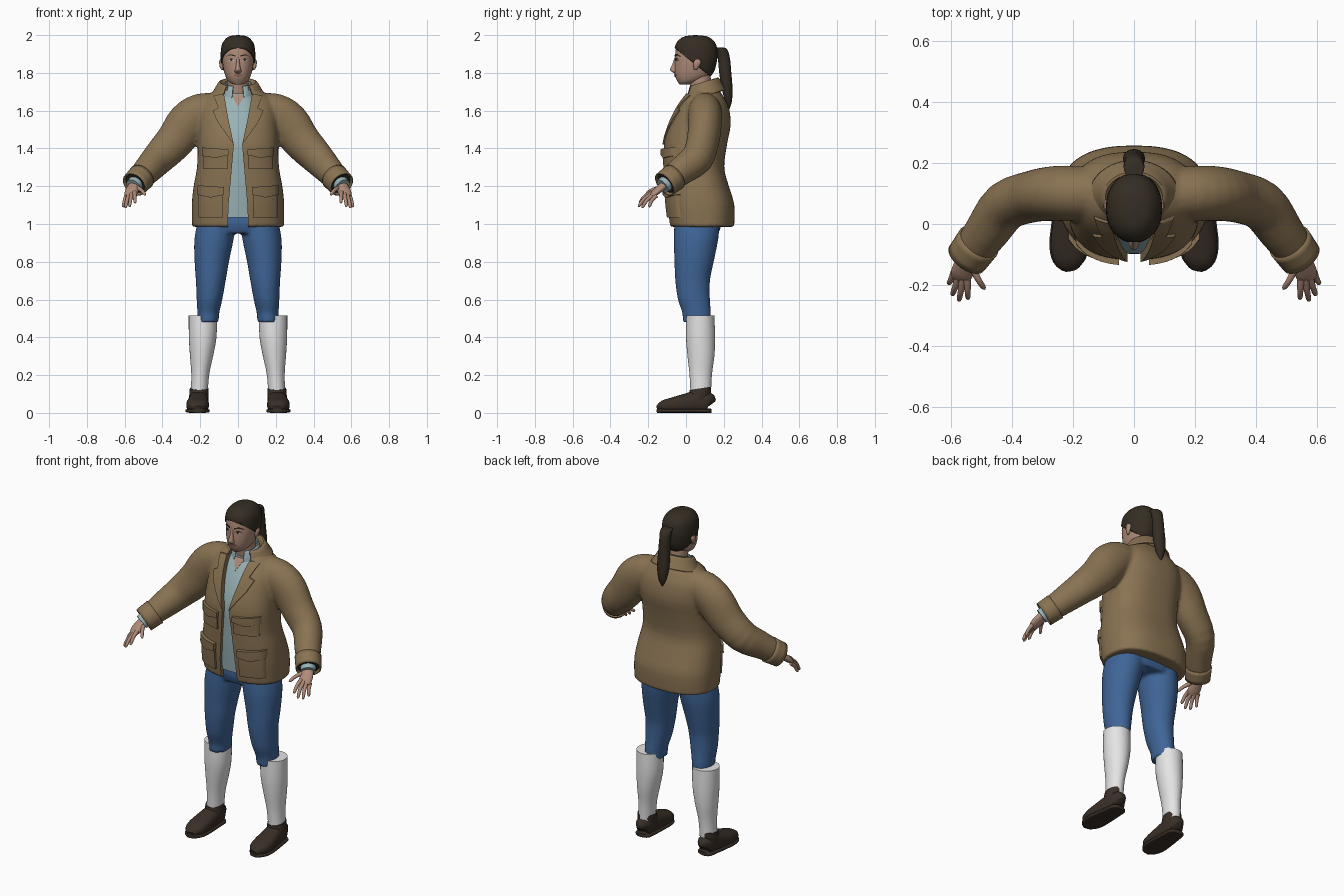
import bpy, bmesh, math
from mathutils import Vector
from mathutils.bvhtree import BVHTree

if "Cube" in bpy.data.objects:
    bpy.data.objects.remove(bpy.data.objects["Cube"])


def material(name, *rgb):
    mat = bpy.data.materials.new(name)
    mat.use_nodes = True
    mat.diffuse_color = (*rgb, 1)
    shader = next(n for n in mat.node_tree.nodes if n.type == 'BSDF_PRINCIPLED')
    shader.inputs["Base Color"].default_value = (*rgb, 1)
    shader.inputs["Roughness"].default_value = 0.8
    return mat


SKIN = material("skin", .43, .26, .19)
HAIR = material("dark_brown_hair", .035, .026, .017)
CANVAS = material("tan_canvas", .25, .17, .085)
SHIRT = material("pale_teal_cotton", .32, .45, .47)
DENIM = material("blue_denim", .05, .13, .31)
WOOL = material("white_wool", .78, .78, .78)
LEATHER = material("brown_leather", .04, .028, .02)
WHITE = material("eye_white", .6, .58, .55)
LIP = material("lip", .3, .13, .1)
LINING = material("dark_lining", .03, .025, .02)


def finish(name, bm, mat):
    """Turn a bmesh into a smooth shaded object."""
    bmesh.ops.recalc_face_normals(bm, faces=bm.faces[:])
    mesh = bpy.data.meshes.new(name)
    bm.to_mesh(mesh)
    bm.free()
    mesh.materials.append(mat)
    obj = bpy.data.objects.new(name, mesh)
    bpy.context.collection.objects.link(obj)
    activate(obj)
    bpy.ops.object.shade_smooth_by_angle(angle=math.radians(45))
    return obj


def activate(*objs):
    bpy.ops.object.select_all(action='DESELECT')
    for o in objs:
        o.select_set(True)
    bpy.context.view_layer.objects.active = objs[0]


def modify(obj, kind, **settings):
    mod = obj.modifiers.new(kind.title(), kind)
    for key, value in settings.items():
        setattr(mod, key, value)
    activate(obj)
    bpy.ops.object.modifier_apply(modifier=mod.name)


def spline(rows, steps):
    """Pass a smooth curve through rows of numbers."""
    rows = [Vector(r) for r in rows]
    out = []
    for i in range(len(rows) - 1):
        a, b, c, d = rows[max(i - 1, 0)], rows[i], rows[i + 1], rows[min(i + 2, len(rows) - 1)]
        for k in range(steps):
            t = k / steps
            out.append(b + (c - a) * (t / 2) + (a * 2 - b * 5 + c * 4 - d) * (t * t / 2)
                       + (b * 3 - a - c * 3 + d) * (t ** 3 / 2))
    return out + [rows[-1]]


def loft(name, rows, mat, side=1, flat=True, n=32, power=2, gap=0, tilt=0, steps=3, caps=True, thick=0):
    """Skin rings (x, y, z, half width, half depth); gap opens the front in degrees."""
    rows = spline(rows, steps)
    centres = [Vector((r[0] * side, r[1], r[2])) for r in rows]
    bm = bmesh.new()
    rings = []
    start = math.radians(gap)
    for i, row in enumerate(rows):
        u, v = Vector((1, 0, 0)), Vector((0, 1, tilt))
        if not flat:
            along = centres[min(i + 1, len(rows) - 1)] - centres[max(i - 1, 0)]
            u = along.cross(Vector((0, 0, 1))).normalized()
            v = u.cross(along).normalized()
        ring = []
        for k in range(n):
            a = -math.pi / 2 + start + (2 * math.pi - 2 * start) * k / (n - 1 if gap else n)
            c, s = (math.copysign(abs(f) ** (2 / power), f) for f in (math.cos(a), math.sin(a)))
            ring.append(bm.verts.new(centres[i] + u * c * max(row[3], .001) + v * s * max(row[4], .001)))
        rings.append(ring)
    for low, high in zip(rings, rings[1:]):
        for k in range(n - 1 if gap else n):
            j = (k + 1) % n
            bm.faces.new((low[k], low[j], high[j], high[k]))
    if caps and not gap:
        bm.faces.new(rings[0])
        bm.faces.new(rings[-1])
    obj = finish(name, bm, mat)
    if thick:
        modify(obj, 'SOLIDIFY', thickness=thick, offset=0)
    return obj


def fuse(name, objs, rounds):
    """Blend overlapping volumes into one skin."""
    activate(*objs)
    bpy.ops.object.join()
    obj = objs[0]
    obj.name = name
    modify(obj, 'REMESH', mode='VOXEL', voxel_size=.01)
    modify(obj, 'SMOOTH', factor=.5, iterations=rounds)
    activate(obj)
    bpy.ops.object.shade_smooth_by_angle(angle=math.radians(60))
    return obj


def surface(obj):
    bm = bmesh.new()
    bm.from_mesh(obj.data)
    tree = BVHTree.FromBMesh(bm)
    bm.free()
    return tree


def patch(name, outline, tree, mat, raise_by, side=1, cell=.02):
    """Lay a front-facing outline (x, z) over a surface as a raised plate."""
    bm = bmesh.new()
    bm.faces.new([bm.verts.new((x * side, 0, z)) for x, z in outline])
    for axis, picks in ((0, [p[0] * side for p in outline]), (2, [p[1] for p in outline])):
        normal = [0, 0, 0]
        normal[axis] = 1
        at = min(picks) + cell
        while at < max(picks):
            point = [0, 0, 0]
            point[axis] = at
            bmesh.ops.bisect_plane(bm, geom=bm.verts[:] + bm.edges[:] + bm.faces[:],
                                   plane_co=point, plane_no=normal)
            at += cell
    for v in bm.verts:
        hit = tree.ray_cast(Vector((v.co.x, -1, v.co.z)), Vector((0, 1, 0)))[0]
        v.co.y = (hit.y if hit else 0) - raise_by
    made = bmesh.ops.extrude_face_region(bm, geom=bm.faces[:])["geom"]
    for v in made:
        if isinstance(v, bmesh.types.BMVert):
            v.co.y += raise_by + .008
    return finish(name, bm, mat)


def oval(x, z, w, h, n=14):
    return [(x + w * math.cos(k * math.tau / n), z + h * math.sin(k * math.tau / n)) for k in range(n)]


def box(x0, x1, z0, z1):
    return [(x0, z0), (x1, z0), (x1, z1), (x0, z1)]


# Jacket: body and sleeves blended together
body = [(0, .085, .985, .243, .17), (0, .078, 1.1, .245, .178), (0, .06, 1.2, .235, .167),
        (0, .045, 1.3, .217, .157), (0, .05, 1.42, .213, .167), (0, .075, 1.53, .21, .162),
        (0, .09, 1.62, .2, .135), (0, .095, 1.68, .16, .1), (0, .095, 1.725, .09, .07)]
sleeve = [(.08, .1, 1.605, .08, .085), (.19, .1, 1.588, .09, .105), (.265, .1, 1.535, .09, .112),
          (.335, .09, 1.44, .085, .102), (.42, .06, 1.35, .082, .09), (.48, -.02, 1.285, .074, .077),
          (.535, -.095, 1.225, .063, .063)]
parts = [loft("jacket_body", body, CANVAS, power=2.5, n=48)]
parts += [loft("sleeve", sleeve, CANVAS, side=s, flat=False) for s in (1, -1)]
jacket = fuse("jacket", parts, 5)
coat = surface(jacket)

# Front opening of the jacket
edge = [(.057, .9), (.05, 1.1), (.022, 1.42), (.05, 1.55), (.08, 1.69), (.08, 1.9)]
bm = bmesh.new()
face = bm.faces.new([bm.verts.new((x, -.5, z)) for x, z in edge + [(-x, z) for x, z in reversed(edge)]])
for g in bmesh.ops.extrude_face_region(bm, geom=[face])["geom"]:
    if isinstance(g, bmesh.types.BMVert):
        g.co.y = .06
cutter = finish("opening_cutter", bm, CANVAS)
modify(jacket, 'BOOLEAN', object=cutter, operation='DIFFERENCE', solver='EXACT')
bpy.data.objects.remove(cutter)
activate(jacket)
bpy.ops.object.shade_smooth_by_angle(angle=math.radians(50))

# Jacket collar, lapels, pockets and cuffs
loft("jacket_collar", [(0, .092, 1.675, .145, .115), (0, .092, 1.71, .122, .098), (0, .09, 1.747, .1, .08),
     (0, .088, 1.735, .088, .072), (0, .085, 1.69, .08, .065)], CANVAS, gap=38, tilt=.3, thick=.008)
lapel = [(.075, 1.69), (.13, 1.68), (.105, 1.615), (.135, 1.6), (.108, 1.54), (.022, 1.42), (.05, 1.55)]
for s in (1, -1):
    patch("lapel", lapel, coat, CANVAS, .009, s)
    patch("chest_pocket", box(.055, .185, 1.29, 1.38), coat, CANVAS, .01, s)
    patch("chest_flap", [(.05, 1.365), (.12, 1.35), (.19, 1.36), (.19, 1.405), (.05, 1.395)],
          coat, CANVAS, .019, s)
    patch("hip_pocket", box(.08, .21, 1.035, 1.18), coat, CANVAS, .014, s)
    patch("hip_flap", [(.075, 1.155), (.145, 1.14), (.215, 1.155), (.215, 1.205), (.075, 1.195)],
          coat, CANVAS, .024, s)
    loft("jacket_cuff", [(.51, -.06, 1.25, .07, .07), (.549, -.113, 1.21, .066, .066)], CANVAS, s,
         flat=False, caps=False, thick=.008)
    loft("sleeve_lining", [(.53, -.088, 1.23, .058, .058), (.543, -.106, 1.215, .059, .059)], LINING, s, flat=False)
    loft("shirt_cuff", [(.53, -.088, 1.23, .043, .043), (.555, -.125, 1.2, .041, .041)], SHIRT, s, flat=False)

# Shirt with open collar and bare throat
shirt = loft("shirt", [(0, .06, 1.035, .15, .14), (0, .05, 1.2, .15, .142), (0, .045, 1.3, .15, .14),
             (0, .05, 1.42, .15, .147), (0, .075, 1.53, .14, .142), (0, .088, 1.62, .12, .112),
             (0, .09, 1.69, .08, .07)], SHIRT, power=2.4)
patch("throat", [(0, 1.62), (.035, 1.685), (-.035, 1.685)], surface(shirt), SKIN, .004)
loft("shirt_collar", [(0, .08, 1.665, .085, .076), (0, .078, 1.71, .078, .07), (0, .078, 1.745, .068, .06)],
     SHIRT, gap=22, tilt=.3, thick=.006)

# Trousers
legs = [loft("hips", [(0, .062, .95, .19, .11), (0, .062, 1.0, .217, .125), (0, .06, 1.06, .2, .12)],
             DENIM, power=2.4)]
thigh = [(.11, .06, 1.03, .1, .12), (.127, .053, .92, .104, .118), (.139, .043, .8, .091, .104),
         (.144, .035, .7, .079, .092), (.151, .042, .6, .068, .085), (.157, .056, .53, .058, .076),
         (.158, .056, .48, .056, .074)]
legs += [loft("leg", thigh, DENIM, side=s) for s in (1, -1)]
fuse("trousers", legs, 3)

# Socks and shoes
last = [(.205, .132, .045, .018, .028), (.206, .118, .055, .042, .055), (.208, .06, .058, .05, .06),
        (.211, 0, .05, .056, .052), (.214, -.07, .04, .06, .042), (.212, -.12, .034, .05, .032),
        (.207, -.15, .024, .022, .014)]
for s in (1, -1):
    loft("sock", [(.186, .076, .515, .075, .074), (.187, .077, .4, .073, .077), (.193, .079, .3, .061, .071),
         (.2, .078, .2, .047, .059), (.206, .078, .09, .045, .054)], WOOL, s)
    shoe = loft("shoe", last, LEATHER, s, flat=False, power=2.4)
    for v in shoe.data.vertices:
        v.co.z = max(v.co.z, .004)
    loft("shoe_collar", [(.208, .06, .06, .05, .065), (.207, .072, .1, .051, .06), (.206, .076, .13, .049, .056)],
         LEATHER, s, tilt=.15)
    loft("sole", [(x, y, .011, w + .004, .011) for x, y, z, w, h in last], LEATHER, s, flat=False, power=4)

# Hands: palm, four fingers and a thumb
fingers = [((.547, -.18, 1.168), (.545, -.248, 1.112)), ((.562, -.18, 1.16), (.575, -.254, 1.092)),
           ((.577, -.171, 1.154), (.597, -.235, 1.086)), ((.59, -.157, 1.15), (.609, -.197, 1.09)),
           ((.53, -.145, 1.19), (.49, -.215, 1.155))]
for s in (1, -1):
    loft("palm", [(.545, -.105, 1.215, .028, .024), (.557, -.135, 1.19, .034, .02),
         (.566, -.165, 1.165, .036, .017), (.572, -.183, 1.148, .028, .01)], SKIN, s, flat=False)
    for root, tip in fingers:
        a, b = Vector(root), Vector(tip)
        mid = a.lerp(b, .5) + Vector((0, -.004, .006))
        loft("finger", [(*a, .012, .012), (*mid, .01, .01), (*a.lerp(b, .9), .008, .008), (*b, .002, .002)],
             SKIN, s, flat=False, n=12)

# Head, neck and nose
skull = [(0, -.012, 1.738, .02, .022), (0, .008, 1.75, .045, .05), (0, .03, 1.775, .063, .085),
         (0, .04, 1.81, .075, .1), (0, .047, 1.86, .083, .106), (0, .05, 1.9, .084, .107),
         (0, .05, 1.94, .078, .1), (0, .05, 1.97, .06, .078), (0, .05, 1.987, .035, .045), (0, .05, 1.992, 0, 0)]
head = loft("head", skull, SKIN, power=2.15)
loft("neck", [(0, .088, 1.62, .062, .06), (0, .08, 1.7, .055, .055), (0, .07, 1.8, .055, .06)], SKIN)
loft("nose", [(0, -.05, 1.882, .008, .01), (0, -.058, 1.845, .01, .015), (0, -.063, 1.818, .015, .022),
     (0, -.058, 1.807, .018, .018), (0, -.054, 1.798, .01, .008)], SKIN, n=16)

# Hair cap trimmed along the hairline, and ponytail
cap = [(x, y + .002, z + .008 * (z > 1.9), w + .008, d + .008) for x, y, z, w, d in skull[2:-1]]
hair = loft("hair_cap", cap + [(0, .05, 2.0, 0, 0)], HAIR, power=2.15)
bm = bmesh.new()
bm.from_mesh(hair.data)
bmesh.ops.bisect_plane(bm, geom=bm.verts[:] + bm.edges[:] + bm.faces[:], plane_co=(0, -.055, 1.928),
                       plane_no=(0, .8, 1), clear_inner=True)
bm.to_mesh(hair.data)
bm.free()
modify(hair, 'SOLIDIFY', thickness=.007, offset=-1)
loft("ponytail", [(0, .145, 1.935, .018, .016), (0, .185, 1.93, .034, .028), (0, .2, 1.88, .031, .032),
     (0, .208, 1.8, .034, .032), (0, .217, 1.72, .036, .029), (0, .225, 1.65, .025, .018),
     (0, .225, 1.605, .004, .004)], HAIR, n=20)

# Face details and ears
face = surface(head)
patch("mouth", [(-.028, 1.787), (0, 1.777), (.028, 1.787), (.009, 1.796), (0, 1.794), (-.009, 1.796)],
      face, LIP, .004, cell=.01)
for s in (1, -1):
    patch("eye", oval(.036, 1.868, .015, .006), face, WHITE, .002, s)
    patch("iris", oval(.036, 1.868, .006, .006), face, HAIR, .003, s)
    patch("eyelid", [(.018, 1.87), (.036, 1.873), (.054, 1.87), (.036, 1.878)], face, HAIR, .004, s, .01)
    patch("eyebrow", [(.014, 1.886), (.04, 1.893), (.062, 1.887), (.04, 1.899), (.014, 1.894)],
          face, HAIR, .004, s, .01)
    loft("ear", [(.083, .05, 1.815, .004, .006), (.087, .054, 1.83, .009, .014), (.09, .06, 1.855, .01, .02),
         (.09, .06, 1.87, .006, .012)], SKIN, s, n=16)
